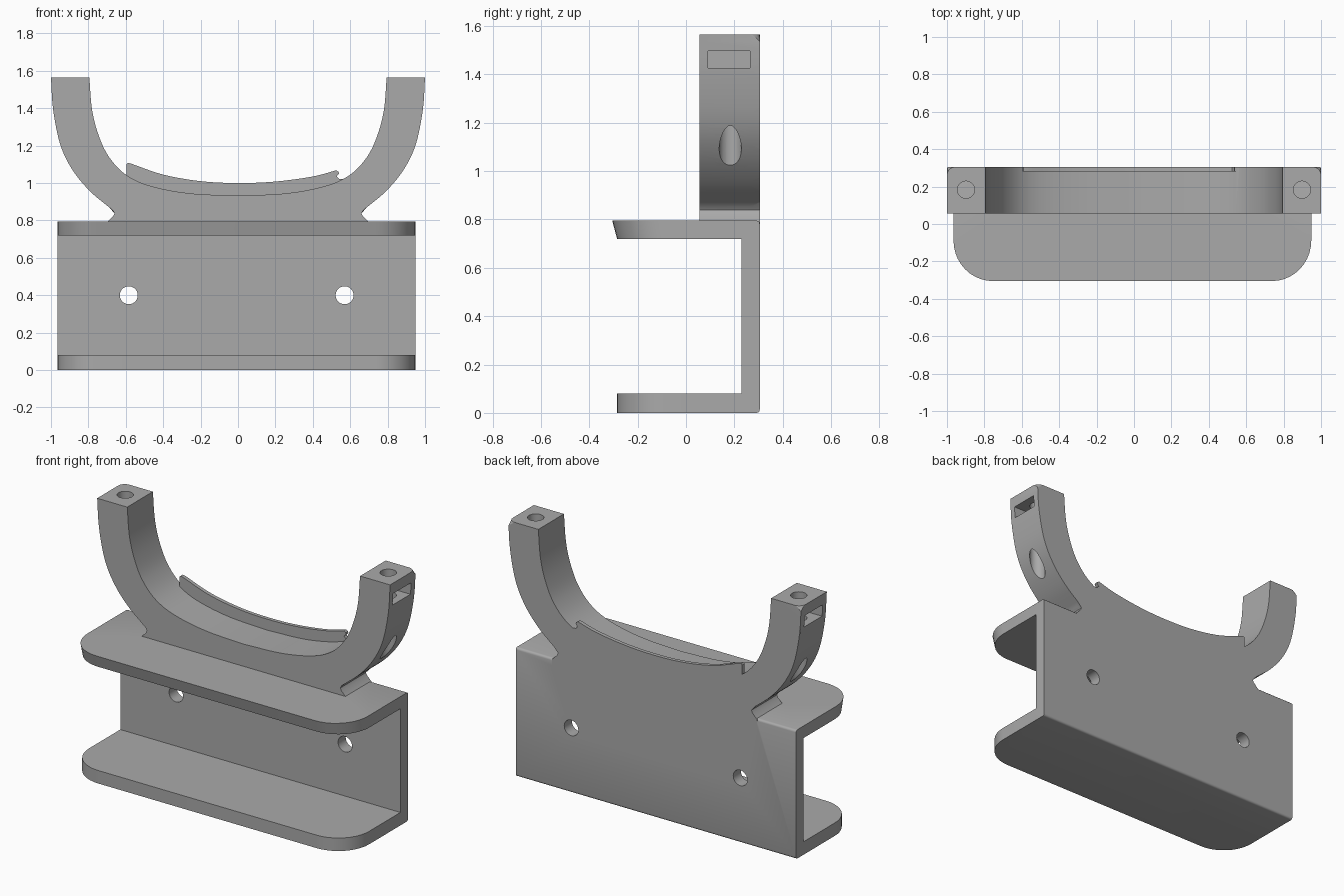
import bpy
import bmesh
from math import cos, sin, tau
from mathutils import Vector

cube = bpy.data.objects.get("Cube")
if cube:
    bpy.data.objects.remove(cube, do_unlink=True)

GREY = (0.4, 0.4, 0.4, 1)
grey = bpy.data.materials.new("plain grey")
grey.use_nodes = True
grey.diffuse_color = GREY
grey.node_tree.nodes["Principled BSDF"].inputs["Base Color"].default_value = GREY

BACK, FRONT = 0.305, 0.055    # depth range of the cradle
MID = -0.007                  # centre line of the part


def smooth_path(points, steps=6):
    """Catmull-Rom curve through the points."""
    pts = [Vector(p) for p in points]
    pts = [2 * pts[0] - pts[1]] + pts + [2 * pts[-1] - pts[-2]]
    path = []
    for a, b, c, d in zip(pts, pts[1:], pts[2:], pts[3:]):
        for i in range(steps):
            t = i / steps
            path.append((2 * b + (c - a) * t + (2 * a - 5 * b + 4 * c - d) * t * t
                         + (3 * b - a - 3 * c + d) * t ** 3) / 2)
    return [tuple(p) for p in path + [pts[-2]]]


def prism(name, outline, place, low, high, bevels=()):
    """Extrude a 2D outline; bevels are (edge test, width, segments)."""
    bm = bmesh.new()
    rings = [[bm.verts.new(place(u, v, w)) for u, v in outline] for w in (low, high)]
    bm.faces.new(rings[0])
    bm.faces.new(rings[1])
    n = len(outline)
    for i in range(n):
        j = (i + 1) % n
        bm.faces.new((rings[0][i], rings[0][j], rings[1][j], rings[1][i]))
    for test, width, segments in bevels:
        edges = [e for e in bm.edges if test(e.verts[0].co, e.verts[1].co)]
        bmesh.ops.bevel(bm, geom=edges, offset=width, offset_type='OFFSET',
                        segments=segments, profile=0.5, affect='EDGES')
    bmesh.ops.recalc_face_normals(bm, faces=bm.faces)
    mesh = bpy.data.meshes.new(name)
    bm.to_mesh(mesh)
    bm.free()
    mesh.materials.append(grey)
    obj = bpy.data.objects.new(name, mesh)
    bpy.context.collection.objects.link(obj)
    return obj


def combine(target, other, operation):
    mod = target.modifiers.new(operation.lower(), 'BOOLEAN')
    mod.operation, mod.solver, mod.object = operation, 'EXACT', other
    bpy.context.view_layer.objects.active = target
    bpy.ops.object.modifier_apply(modifier=mod.name)
    bpy.data.objects.remove(other, do_unlink=True)


def along_x(u, v, w):
    return (w, u, v)


def along_y(u, v, w):
    return (u, w, v)


def along_z(u, v, w):
    return (u, v, w)


def circle(u, v, r, n=32):
    return [(u + r * cos(tau * i / n), v + r * sin(tau * i / n)) for i in range(n)]


# Clamp channel: C section with rounded front corners and softened back edges
channel = [(-0.285, 0), (BACK, 0), (BACK, 0.795), (-0.305, 0.795),
           (-0.285, 0.72), (0.23, 0.72), (0.23, 0.08), (-0.285, 0.08)]
bracket = prism("mounting_bracket", channel, along_x, -0.965, 0.948, [
    (lambda a, b: max(a.y, b.y) < -0.2 and abs(a.x - b.x) < 0.01
     and abs(a.z - b.z) < 0.1, 0.21, 10),
    (lambda a, b: min(a.y, b.y) > 0.3 and abs(a.x - b.x) > 1, 0.014, 3)])

# Curved cradle with two upright arms and undercut feet
outer = smooth_path([(1.0, 1.565), (0.988, 1.39), (0.95, 1.205), (0.885, 1.07),
                     (0.79, 0.955), (0.67, 0.855)])
inner = smooth_path([(0.795, 1.565), (0.78, 1.39), (0.745, 1.255), (0.69, 1.14),
                     (0.6, 1.045), (0.47, 0.985), (0.26, 0.945), (0, 0.932)])
foot = [(0.66, 0.838), (0.668, 0.822), (0.7, 0.79), (0.7, 0.75)]
half = inner[::-1] + outer + foot
mirrored = [(-x, z) for x, z in half[:0:-1]]
outer_keys = {(round(x, 3), round(z, 3)) for x, z in outer}


def on_outer_back(a, b):
    return all(p.y > BACK - 0.001 and (round(abs(p.x), 3), round(p.z, 3)) in outer_keys
               for p in (a, b))


cradle = prism("cradle", half + mirrored, along_y, FRONT, BACK,
               [(on_outer_back, 0.045, 5)])

# Thin retaining lip along the back of the cradle
lip_top = smooth_path([(-0.575, 1.105), (-0.4, 1.045), (-0.2, 1.01), (0, 1.0),
                       (0.2, 1.008), (0.4, 1.035), (0.525, 1.068)])
lip_end = [(0.538, 1.06), (0.54, 1.05), (0.527, 1.035), (0.54, 1.022),
           (0.565, 1.02), (0.565, 0.95), (0, 0.88), (-0.597, 0.95),
           (-0.597, 1.1), (-0.59, 1.108)]
lip = prism("retaining_lip", lip_top + lip_end, along_y, 0.282, BACK)

combine(cradle, lip, 'UNION')

# Bolt holes and nut slots in both arms
for side in (-1, 1):
    bolt = prism("bolt_cutter", circle(side * 0.898, 0.183, 0.046), along_z, 0.9, 1.7)
    combine(cradle, bolt, 'DIFFERENCE')
    a, b = side * 0.83, side * 1.1
    slot = prism("slot_cutter", [(0.09, 1.425), (0.265, 1.425), (0.265, 1.497),
                                 (0.09, 1.497)], along_x, min(a, b), max(a, b))
    combine(cradle, slot, 'DIFFERENCE')

combine(bracket, cradle, 'UNION')

# Screw holes through the back plate
for side in (-1, 1):
    screw = prism("screw_cutter", circle(MID + side * 0.577, 0.4, 0.048), along_y, 0.1, 0.5)
    combine(bracket, screw, 'DIFFERENCE')

bpy.ops.object.select_all(action='DESELECT')
bracket.select_set(True)
bpy.context.view_layer.objects.active = bracket
bpy.ops.object.shade_smooth_by_angle(angle=0.6)
